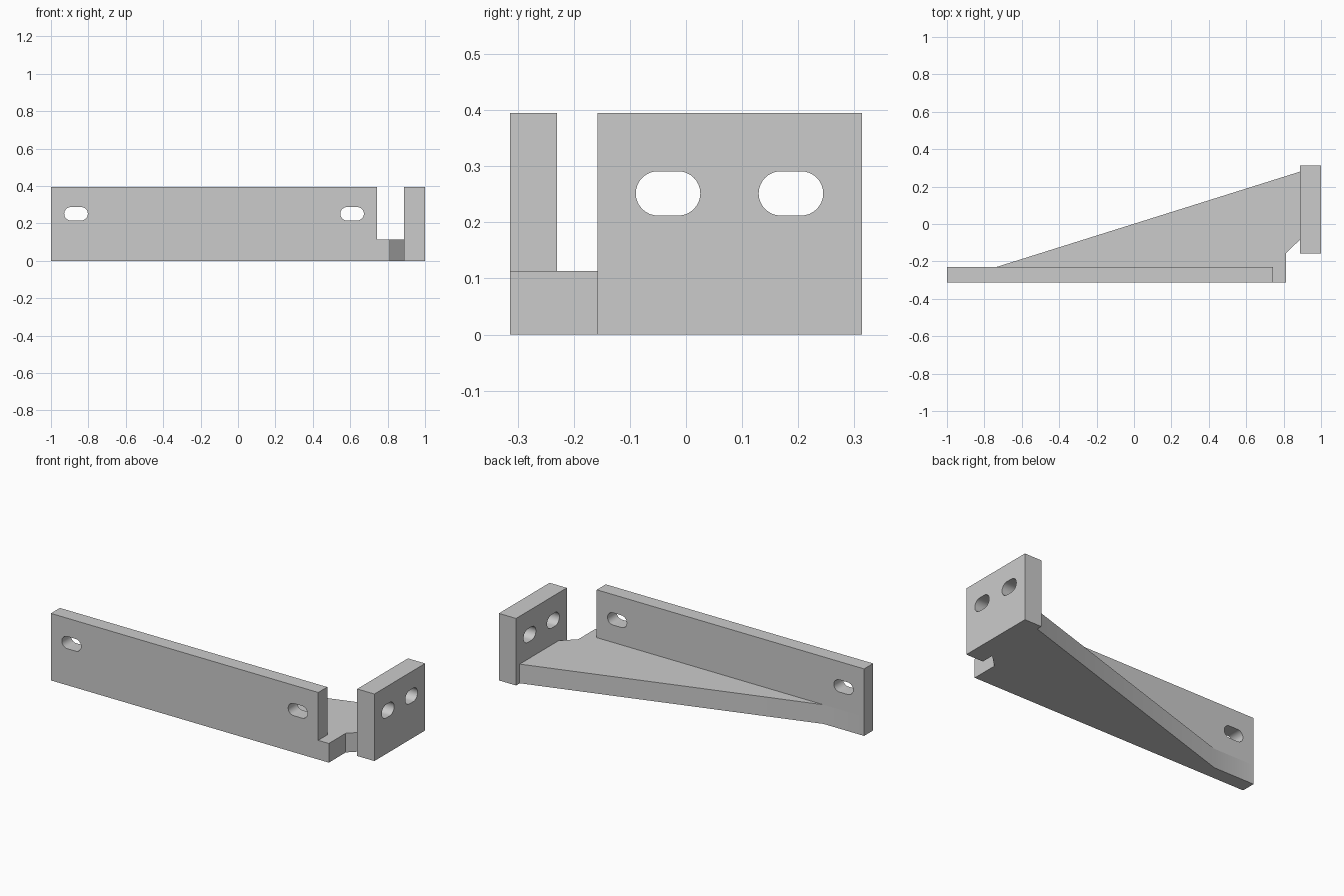
import bpy, bmesh, math

if "Cube" in bpy.data.objects:
    bpy.data.objects.remove(bpy.data.objects["Cube"])

grey = bpy.data.materials.new("plain grey")
grey.diffuse_color = (0.6, 0.6, 0.6, 1)
grey.use_nodes = True
grey.node_tree.nodes["Principled BSDF"].inputs["Base Color"].default_value = grey.diffuse_color


def prism(name, outline, offset):
    """Closed solid from a planar outline swept along offset."""
    bm = bmesh.new()
    face = bm.faces.new([bm.verts.new(p) for p in outline])
    ext = bmesh.ops.extrude_face_region(bm, geom=[face])["geom"]
    bmesh.ops.translate(bm, vec=offset, verts=[v for v in ext if isinstance(v, bmesh.types.BMVert)])
    bmesh.ops.recalc_face_normals(bm, faces=bm.faces[:])
    mesh = bpy.data.meshes.new(name)
    bm.to_mesh(mesh)
    bm.free()
    mesh.materials.append(grey)
    obj = bpy.data.objects.new(name, mesh)
    bpy.context.collection.objects.link(obj)
    return obj


def slot(center, half_length, radius):
    """2D outline of a round-ended slot."""
    pts = []
    for side, start in ((1, -90), (-1, 90)):
        for i in range(17):
            a = math.radians(start + i * 180 / 16)
            pts.append((center + side * (half_length - radius) + radius * math.cos(a),
                        0.2515 + radius * math.sin(a)))
    return pts


def combine(target, other, operation):
    mod = target.modifiers.new(operation.lower(), 'BOOLEAN')
    mod.operation, mod.object, mod.solver = operation, other, 'EXACT'
    bpy.context.view_layer.objects.active = target
    bpy.ops.object.modifier_apply(modifier=mod.name)
    bpy.data.objects.remove(other, do_unlink=True)


H, BASE = 0.395, 0.113
FRONT, BACK, INNER = -0.314, 0.314, -0.23

# tapered base web, including the strip below the long plate
bracket = prism("bracket", [(x, y, 0) for x, y in (
    (-1, FRONT), (0.812, FRONT), (0.812, -0.157), (0.888, -0.083),
    (0.888, 0.28), (-0.736, INNER), (-1, INNER))], (0, 0, BASE))

# long front plate and short end plate
long_plate = prism("long_plate", [(-1, FRONT, 0), (0.743, FRONT, 0), (0.743, FRONT, H), (-1, FRONT, H)],
                   (0, INNER - FRONT, 0))
end_plate = prism("end_plate", [(0.888, -0.158, 0), (0.888, BACK, 0), (0.888, BACK, H), (0.888, -0.158, H)],
                  (0.112, 0, 0))
for part in (long_plate, end_plate):
    combine(bracket, part, 'UNION')

# slotted mounting holes
for cx in (-0.866, 0.61):
    combine(bracket, prism("slot", [(x, -0.4, z) for x, z in slot(cx, 0.063, 0.036)], (0, 0.3, 0)), 'DIFFERENCE')
for cy in (-0.032, 0.187):
    combine(bracket, prism("slot", [(0.8, y, z) for y, z in slot(cy, 0.0575, 0.0395)], (0.3, 0, 0)), 'DIFFERENCE')

bpy.ops.object.select_all(action='DESELECT')
bracket.select_set(True)
bpy.context.view_layer.objects.active = bracket
bpy.ops.object.shade_smooth_by_angle()
